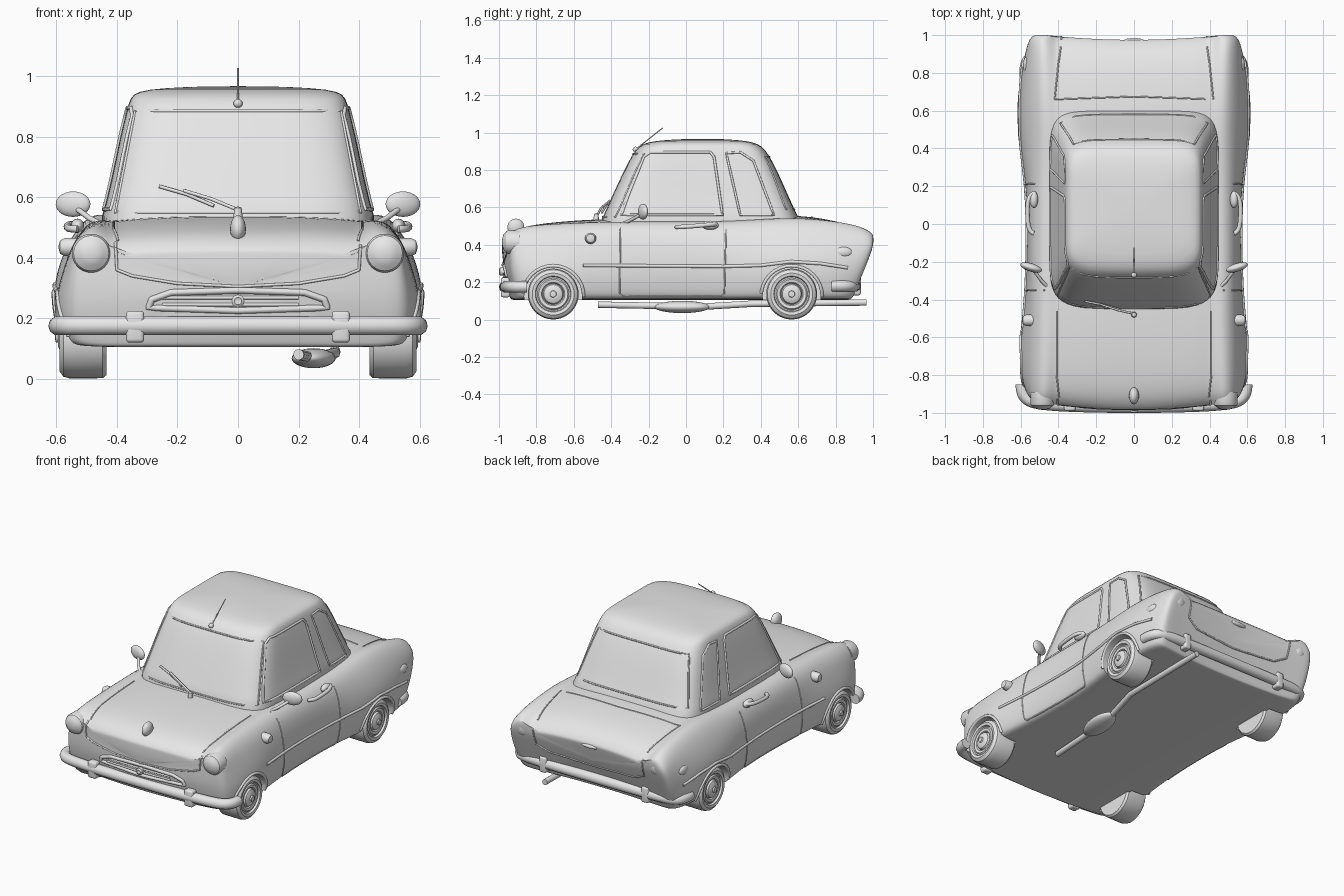
import bpy, bmesh
from math import sin, cos, pi, radians, copysign
from mathutils import Vector, Matrix

if "Cube" in bpy.data.objects:
    bpy.data.objects.remove(bpy.data.objects["Cube"], do_unlink=True)

grey = bpy.data.materials.new("plain_grey")
grey.use_nodes = True
grey.diffuse_color = (0.8, 0.8, 0.8, 1)
for node in grey.node_tree.nodes:
    if node.type == 'BSDF_PRINCIPLED':
        node.inputs["Base Color"].default_value = (0.8, 0.8, 0.8, 1)


def add(name, mesh, angle=40):
    mesh.materials.clear()
    mesh.materials.append(grey)
    mesh.shade_smooth()
    mesh.set_sharp_from_angle(angle=radians(angle))
    ob = bpy.data.objects.new(name, mesh)
    bpy.context.collection.objects.link(ob)
    return ob


def bake(ob, angle=40):
    """Apply the modifiers of an object."""
    dg = bpy.context.evaluated_depsgraph_get()
    mesh = bpy.data.meshes.new_from_object(ob.evaluated_get(dg))
    ob.modifiers.clear()
    ob.data = mesh
    mesh.shade_smooth()
    mesh.set_sharp_from_angle(angle=radians(angle))
    bpy.context.view_layer.update()


def loft(name, rings, angle=40):
    bm = bmesh.new()
    loops = [[bm.verts.new(p) for p in ring] for ring in rings]
    n = len(loops[0])
    for a, b in zip(loops, loops[1:]):
        for i in range(n):
            bm.faces.new((a[i], a[(i + 1) % n], b[(i + 1) % n], b[i]))
    bm.faces.new(loops[0])
    bm.faces.new(loops[-1])
    bmesh.ops.remove_doubles(bm, verts=bm.verts, dist=1e-5)
    bmesh.ops.recalc_face_normals(bm, faces=bm.faces)
    mesh = bpy.data.meshes.new(name)
    bm.to_mesh(mesh)
    bm.free()
    return add(name, mesh, angle)


def lathe(name, profile, at, axis, n=32):
    """Turn (radius, height) points around an axis."""
    m = Matrix.Translation(at) @ Vector(axis).to_track_quat('Z', 'Y').to_matrix().to_4x4()
    return loft(name, [[m @ Vector((r * cos(2 * pi * i / n), r * sin(2 * pi * i / n), h))
                        for i in range(n)] for r, h in profile], 35)


def ball(name, at, size, rot=0):
    bm = bmesh.new()
    m = Matrix.Translation(at) @ Matrix.Rotation(rot, 4, 'Z') @ Matrix.Diagonal((*size, 1))
    bmesh.ops.create_uvsphere(bm, u_segments=24, v_segments=14, radius=1, matrix=m)
    mesh = bpy.data.meshes.new(name)
    bm.to_mesh(mesh)
    bm.free()
    return add(name, mesh, 180)


def block(name, at, size, bevel=0.012):
    bm = bmesh.new()
    bmesh.ops.create_cube(bm, size=1, matrix=Matrix.Translation(at) @ Matrix.Diagonal((*size, 1)))
    bmesh.ops.bevel(bm, geom=bm.edges[:], offset=bevel, segments=3, profile=0.5, affect='EDGES')
    mesh = bpy.data.meshes.new(name)
    bm.to_mesh(mesh)
    bm.free()
    return add(name, mesh)


def tube(name, pts, r, closed=False, smooth=False):
    cu = bpy.data.curves.new(name, 'CURVE')
    cu.dimensions = '3D'
    cu.bevel_depth, cu.bevel_resolution, cu.use_fill_caps = r, 3, True
    sp = cu.splines.new('NURBS' if smooth else 'POLY')
    sp.points.add(len(pts) - 1)
    for p, co in zip(sp.points, pts):
        p.co = (*co, 1)
    sp.use_cyclic_u = closed
    sp.use_endpoint_u = smooth
    tmp = bpy.data.objects.new("tmp", cu)
    bpy.context.collection.objects.link(tmp)
    dg = bpy.context.evaluated_depsgraph_get()
    mesh = bpy.data.meshes.new_from_object(tmp.evaluated_get(dg))
    bpy.data.objects.remove(tmp, do_unlink=True)
    return add(name, mesh, 50)


def project(ob, pts, axis, side, closed=False, steps=10):
    """Drop a 2D outline onto a surface along one axis, coming from one side."""
    out, d = [], Vector((0, 0, 0))
    d[axis] = -side
    ends = pts[1:] + pts[:1] if closed else pts[1:]
    for a, b in zip(pts, ends):
        for k in range(steps):
            q = list(Vector(a).lerp(Vector(b), k / steps))
            q.insert(axis, side * 3)
            hit, loc, _, _ = ob.ray_cast(Vector(q), d)
            if hit:
                out.append(loc)
    return out


# Lower body: sections along the length (y, sill, middle, upper, fender z, deck z)
sections = [
    (-0.985, .53, .545, .53, .475, .43), (-0.93, .56, .58, .545, .505, .48),
    (-0.80, .585, .612, .56, .52, .512), (-0.60, .59, .612, .565, .525, .53),
    (-0.40, .56, .58, .55, .53, .54), (-0.1, .545, .567, .55, .53, .54),
    (0.2, .55, .572, .555, .53, .54), (0.4, .585, .61, .58, .54, .555),
    (0.6, .592, .62, .59, .555, .56), (0.8, .58, .605, .575, .54, .53),
    (0.92, .555, .58, .56, .515, .49), (0.975, .53, .555, .545, .48, .43)]


def section(y, sill, mid, up, zf, zc, k=1):
    half = [(0, .105), (.3, .105), (sill - .025, .105), (sill, .125), (mid, .25), (up + .01, .38),
            (.535, zf - .05), (.475, zf), (.415, zc - .02), (.37, zc - .01), (.19, zc), (0, zc)]
    ring = half + [(-x, z) for x, z in half[-2:0:-1]]
    out = []
    for x, z in ring:
        x, z, yy = x * k, .3 + (z - .3) * k, y
        if y < -.85:    # bowed nose with tucked chin
            yy += (-y - .85) / .135 * (.05 * (x / .55) ** 2 + max(0, .25 - z) * .3)
        if y > .82:     # tail leaning back, fins reaching out
            yy += (y - .82) / .155 * (.03 * (x / .5) ** 2 - max(0, .4 - z) * .4)
        out.append((x, yy, z))
    return out


rings = [section(*sections[0], k) for k in (.4, .9)] + [section(*s) for s in sections]
rings += [section(*sections[-1], k) for k in (.9, .4)]
body = loft("body", rings)
body.modifiers.new("smooth", 'SUBSURF').levels = 2
bake(body)
wheel_y = (-0.71, 0.565)
for y in wheel_y:
    for s in (1, -1):
        cut = lathe("arch_cutter", [(0, 0), (.155, 0), (.155, .3), (0, .3)], (s * .45, y, .125), (s, 0, 0), 48)
        cut.hide_render = True
        mod = body.modifiers.new("arch", 'BOOLEAN')
        mod.operation, mod.object, mod.solver = 'DIFFERENCE', cut, 'EXACT'
        bake(body)
        bpy.data.objects.remove(cut, do_unlink=True)

# Cabin: rounded rectangles stacked upwards (z, front y, rear y, half width)
levels = [(.46, -.5, .66, .475), (.53, -.462, .61, .45), (.65, -.41, .555, .42), (.8, -.34, .49, .39),
          (.89, -.293, .44, .367), (.928, -.262, .41, .356), (.95, -.215, .36, .335),
          (.961, -.12, .28, .25), (.967, 0, .17, .1)]
rings = []
for z, yf, yr, w in levels:
    ring = []
    for i in range(48):
        t = 2 * pi * (i + .5) / 48
        sx, sy = (copysign(abs(v) ** .27, v) for v in (cos(t), sin(t)))
        bow = (.04 if sy < 0 else -.012) * sx * sx * abs(sy)
        ring.append((w * sx, (yf + yr) / 2 + (yr - yf) / 2 * sy + bow, z))
    rings.append(ring)
cabin = loft("cabin", rings)
cabin.modifiers.new("smooth", 'SUBSURF').levels = 1
bake(cabin)

# Window seals
tube("windshield_seal", project(cabin, [(-.405, .55), (-.34, .885), (.34, .885), (.405, .55)], 1, -1, True), .005, True)
tube("rear_window_seal", project(cabin, [(-.39, .59), (-.32, .87), (.32, .87), (.39, .59)], 1, 1, True), .005, True)
door_glass = [(-.345, .56), (-.31, .66), (-.225, .87), (-.19, .895), (.13, .895), (.15, .87), (.195, .56)]
quarter_glass = [(.29, .56), (.215, .89), (.29, .895), (.36, .85), (.47, .56)]
door_seam = [(-.35, .52), (-.355, .14), (-.34, .125), (.19, .125), (.205, .14), (.215, .52)]
moulding = [(-.55, .29), (.2, .285), (.4, .29), (.56, .31), (.72, .3), (.88, .275)]

for s, side in ((1, "left"), (-1, "right")):
    tube(side + "_door_window_seal", project(cabin, door_glass, 0, s, True), .007, True)
    tube(side + "_quarter_window_seal", project(cabin, quarter_glass, 0, s, True), .006, True)
    tube(side + "_door_seam", project(body, door_seam, 0, s), .004)
    tube(side + "_side_moulding", project(body, moulding, 0, s), .009)
    # Wheels and arch lips
    for y, end in zip(wheel_y, ("front", "rear")):
        lathe(f"{side}_{end}_wheel", [
            (0, 0), (.125, 0), (.135, .012), (.136, .12), (.13, .142), (.112, .155), (.096, .152),
            (.092, .14), (.085, .14), (.078, .148), (.062, .145), (.056, .135), (.05, .15),
            (.03, .16), (.018, .16), (.016, .168), (0, .17)], (s * .435, y, .137), (s, 0, 0), 40)
        arc = [(y + .163 * cos(a * pi / 16), .125 + .163 * sin(a * pi / 16)) for a in range(17)]
        tube(f"{side}_{end}_arch_lip", project(body, arc, 0, s, steps=2), .009)
    # Lamps
    lathe(side + "_headlight", [(0, -.06), (.062, -.06), (.064, .0), (.058, .012), (.054, .014),
                                (.04, .026), (.02, .032), (0, .034)], (s * .485, -.95, .415), (0, -1, 0))
    lathe(side + "_turn_signal", [(0, -.03), (.03, -.03), (.03, .012), (.022, .028), (0, .034)],
          (s * .56, -.51, .435), (s, 0, 0), 20)
    lathe(side + "_tail_light", [(0, -.1), (.06, -.1), (.058, -.02), (.05, -.015), (.052, 0),
                                 (.042, .012), (0, .024)], (s * .47, .976, .41), (0, 1, .15))
    ball(side + "_rear_marker", (s * .565, .84, .36), (.022, .05, .03))
    # Door handle
    tube(side + "_door_handle", [(s * x, y, z) for x, y, z in (
        (.53, -.05, .495), (.56, -.04, .495), (.565, .05, .5), (.565, .14, .51), (.535, .16, .51))], .012, smooth=True)
    ball(side + "_handle_plate", (s * .53, .13, .505), (.022, .045, .024))
    # Mirror
    tube(side + "_mirror_arm", [(s * .46, -.33, .515), (s * .49, -.3, .53), (s * .53, -.245, .56)], .009)
    ball(side + "_mirror", (s * .545, -.23, .577), (.06, .022, .042), s * .3)
    # Bumper guards
    block(side + "_front_bumper_guard", (s * .34, -.965, .172), (.06, .05, .105))
    block(side + "_rear_bumper_guard", (s * .36, .905, .18), (.05, .06, .1))

# Hood and trunk seams
for s in (1, -1):
    tube("hood_side_seam", project(body, [(s * .41, -.46), (s * .41, -.8), (s * .395, -.93)], 2, 1), .004)
    tube("trunk_side_seam", project(body, [(s * .42, .66), (s * .4, .85), (s * .385, .95)], 2, 1), .004)
tube("hood_front_seam", project(body, [(-.405, .45), (-.4, .36), (-.35, .34), (-.2, .315), (0, .305),
                                     (.2, .315), (.35, .34), (.4, .36), (.405, .45)], 1, -1), .005)
tube("trunk_lower_seam", project(body, [(-.385, .43), (-.38, .32), (-.3, .28), (0, .265),
                                      (.3, .28), (.38, .32), (.385, .43)], 1, 1), .005)
tube("trunk_top_seam", project(body, [(-.42, .66), (0, .675), (.42, .66)], 2, 1), .004)

# Grille
frame = [(-.295, .235), (-.285, .262), (-.22, .285), (0, .292), (.22, .285), (.285, .262), (.295, .235), (0, .225)]
tube("grille_frame", project(body, frame, 1, -1, True), .011, True)
for z in (.245, .268):
    tube("grille_bar", project(body, [(-.25, z), (.25, z)], 1, -1), .006)
lathe("grille_badge", [(0, -.02), (.021, -.02), (.021, .012), (.012, .018), (0, .012)], (0, -.982, .257), (0, -1, 0), 20)

# Bumpers
for name, pts, z in (
        ("front_bumper", [(.595, -.85), (.595, -.93), (.5, -.955), (.3, -.965), (0, -.97)], .175),
        ("rear_bumper", [(.575, .78), (.58, .88), (.5, .9), (.3, .905), (0, .905)], .18)):
    path = pts + [(-x, y) for x, y in pts[-2::-1]]
    tube(name, [(x, y, z) for x, y in path], .032, smooth=True)

# Hood ornament, trunk handle, antenna, wiper
ball("hood_ornament", (0, -.91, .495), (.026, .045, .045))
ball("trunk_handle", (0, .965, .41), (.06, .02, .014))
ball("antenna_base", (0, -.27, .91), (.015, .015, .015))
tube("antenna", [(0, -.27, .91), (0, -.125, 1.025)], .003)
lathe("wiper_base", [(0, -.04), (.026, -.04), (.015, .03), (.012, .06), (0, .065)], (0, -.48, .505), (0, 0, 1), 16)
tube("wiper_arm", [(0, -.475, .558), (-.09, -.455, .595), (-.18, -.425, .622)], .006)
tube("wiper_blade", [(-.26, -.41, .636), (-.17, -.427, .61), (-.08, -.45, .572)], .006)

# Exhaust
tube("exhaust_pipe", [(.2, -.47, .08), (.22, -.2, .075), (.26, .1, .07), (.32, .35, .085), (.32, .965, .092)], .018)
muffler = ball("muffler", (.25, -.02, .068), (.07, .15, .033), -.15)
